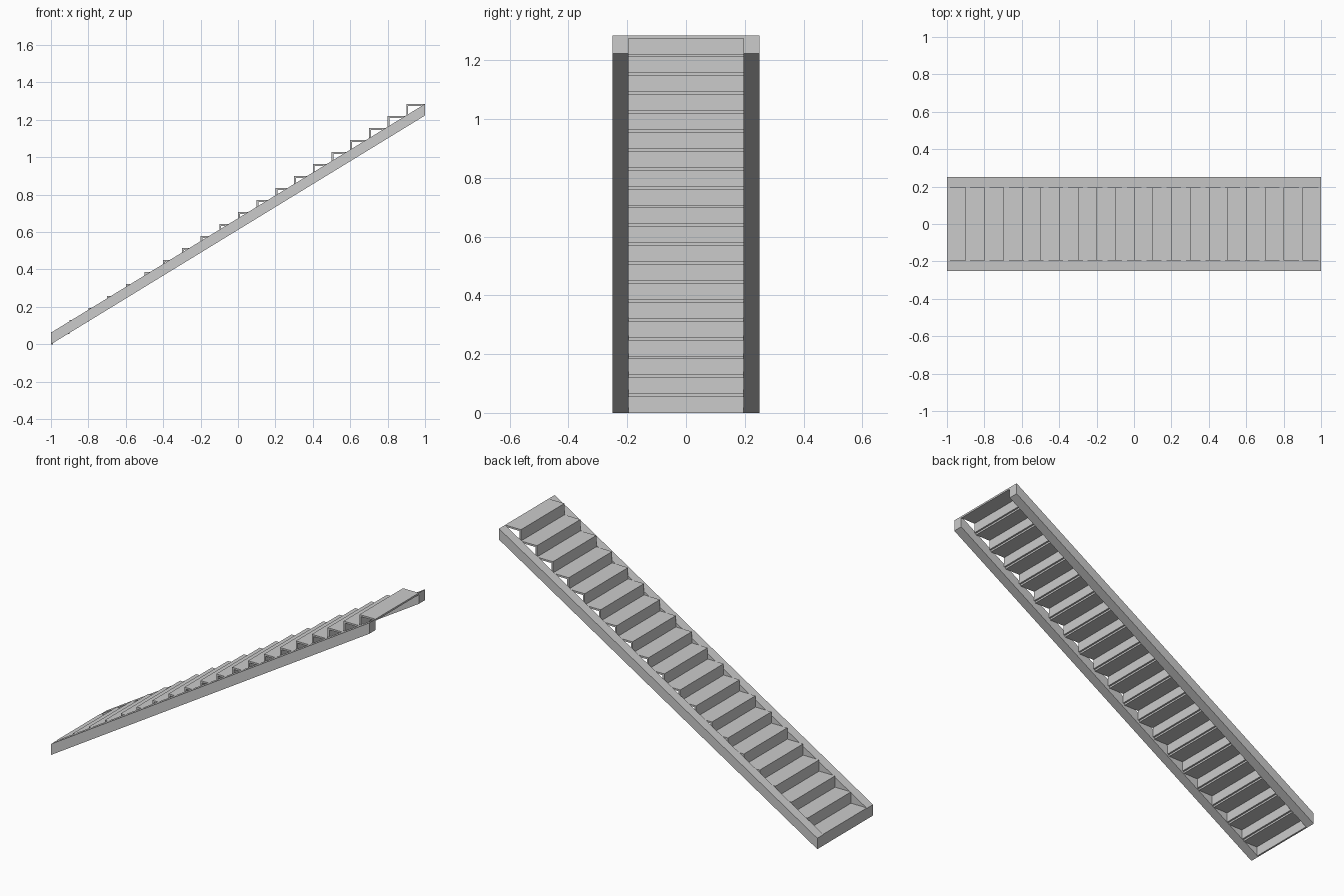
import bpy

cube = bpy.data.objects.get("Cube")
if cube:
    bpy.data.objects.remove(cube, do_unlink=True)

STEPS = 20
RUN = 2.0 / STEPS
TOTAL = 1.285
RISE = TOTAL / STEPS
BOARD = 0.01        # thickness of treads and risers
INNER, OUTER = 0.195, 0.25
DEPTH = 0.062       # vertical depth of the stringers

grey = bpy.data.materials.new("light grey")
grey.use_nodes = True
grey.diffuse_color = (0.6, 0.6, 0.6, 1)
grey.node_tree.nodes["Principled BSDF"].inputs["Base Color"].default_value = (0.6, 0.6, 0.6, 1)


def prism(name, profile, y0, y1):
    """Extrude an xz profile (anticlockwise from the front) from y0 to y1."""
    n = len(profile)
    verts = [(x, y, z) for y in (y0, y1) for x, z in profile]
    faces = [tuple(range(n)), tuple(reversed(range(n, 2 * n)))]
    faces += [(i, i + n, (i + 1) % n + n, (i + 1) % n) for i in range(n)]
    mesh = bpy.data.meshes.new(name)
    mesh.from_pydata(verts, [], faces)
    mesh.materials.append(grey)
    obj = bpy.data.objects.new(name, mesh)
    bpy.context.collection.objects.link(obj)
    return obj


def board(name, x0, x1, z0, z1):
    return prism(name, [(x0, z0), (x1, z0), (x1, z1), (x0, z1)], -INNER, INNER)


# Sloping side stringers with upright ends
slope = [(-1, 0), (1, TOTAL - DEPTH), (1, TOTAL), (-1, DEPTH)]
prism("front_stringer", slope, -OUTER, -INNER)
prism("back_stringer", slope, INNER, OUTER)

# Thin treads, each carried by a riser standing on the tread below
for k in range(STEPS):
    x = -1 + k * RUN
    top = (k + 1) * RISE
    board(f"tread_{k + 1}", x, x + RUN, top - BOARD, top)
    board(f"riser_{k + 1}", x, x + BOARD, k * RISE, top - BOARD)
